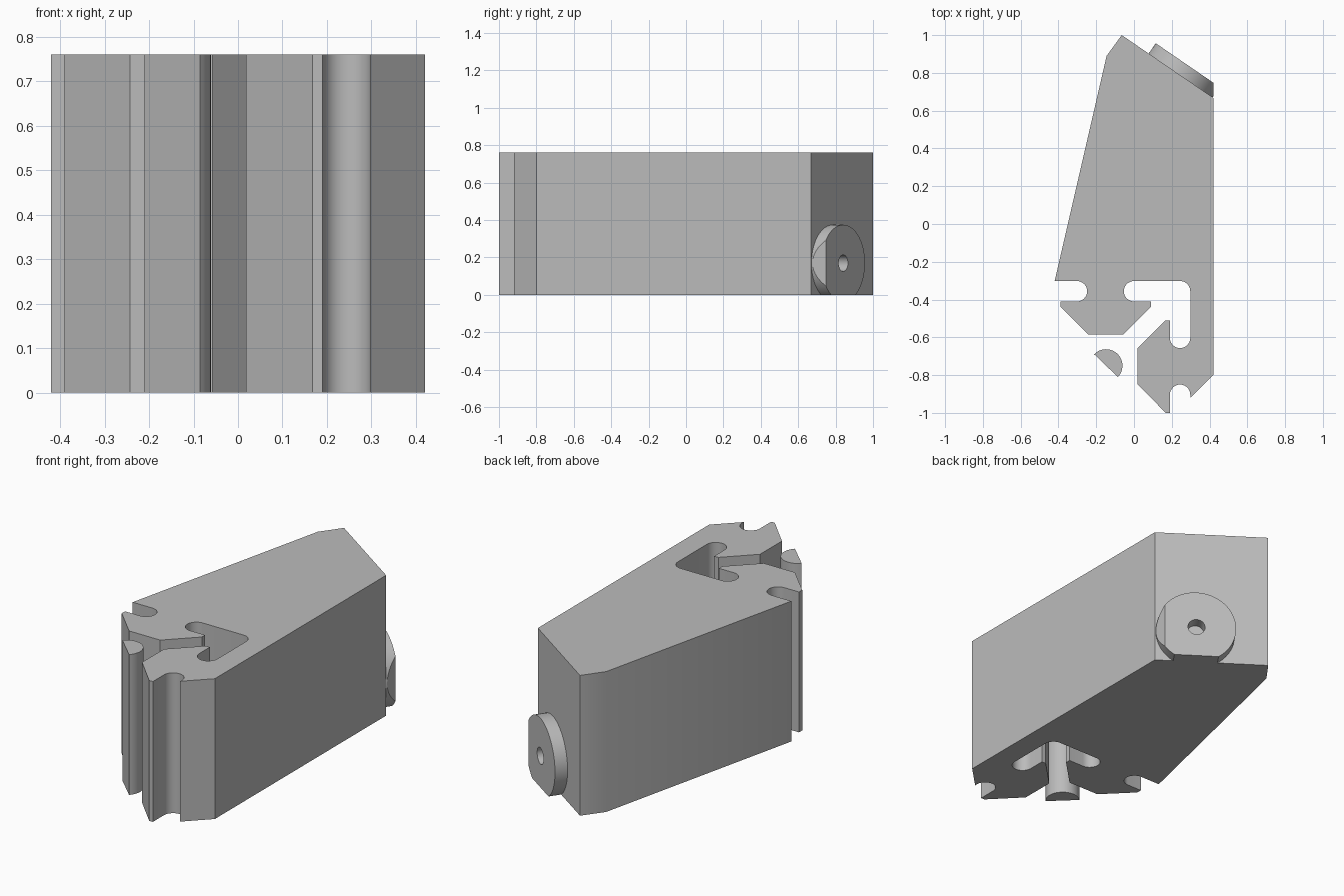
import bpy, bmesh, math
from mathutils import Matrix, Vector

if "Cube" in bpy.data.objects:
    bpy.data.objects.remove(bpy.data.objects["Cube"], do_unlink=True)

HEIGHT = 0.76
RIGHT = 0.42     # x of the long flat side
R = 0.054        # slot end radius

grey = bpy.data.materials.new("plain grey")
grey.use_nodes = True
grey.diffuse_color = (0.5, 0.5, 0.5, 1)
grey.node_tree.nodes["Principled BSDF"].inputs["Base Color"].default_value = (0.5, 0.5, 0.5, 1)


def arc(cx, cy, r, start, end, n=16):
    """Points on an arc, angles in degrees."""
    angles = [math.radians(start + (end - start) * i / n) for i in range(n + 1)]
    return [(cx + r * math.cos(a), cy + r * math.sin(a)) for a in angles]


def finish(bm, name):
    bmesh.ops.recalc_face_normals(bm, faces=bm.faces[:])
    mesh = bpy.data.meshes.new(name)
    bm.to_mesh(mesh)
    bm.free()
    mesh.materials.append(grey)
    obj = bpy.data.objects.new(name, mesh)
    bpy.context.collection.objects.link(obj)
    bpy.ops.object.select_all(action="DESELECT")
    obj.select_set(True)
    bpy.context.view_layer.objects.active = obj
    bpy.ops.object.shade_smooth_by_angle(angle=math.radians(30))
    return obj


def extrude_outline(name, outline):
    bm = bmesh.new()
    base = bm.faces.new([bm.verts.new((x, y, 0)) for x, y in outline])
    top = bmesh.ops.extrude_face_region(bm, geom=[base], use_keep_orig=True)["geom"]
    verts = [v for v in top if isinstance(v, bmesh.types.BMVert)]
    bmesh.ops.translate(bm, verts=verts, vec=(0, 0, HEIGHT))
    return finish(bm, name)


# Main block: tapered back, two hooked jaws with rounded slots at the front
outline = [(-0.065, 1.0), (-0.145, 0.89), (-0.42, -0.302)]
outline += arc(-0.302, -0.356, R, 90, -90)                   # left slot
outline += [(-0.39, -0.41), (-0.39, -0.438), (-0.243, -0.585),
            (-0.057, -0.585), (0.09, -0.438), (0.09, -0.41)]  # rear jaw
outline += arc(0.0, -0.356, R, 270, 90)                      # inner slot
outline += arc(0.244, -0.356, R, 90, 0, 8)                   # channel corner
outline += arc(0.244, -0.603, R, 0, -180)                    # channel end
outline += [(0.19, -0.512), (0.165, -0.512), (0.018, -0.659),
            (0.018, -0.847), (0.168, -1.0), (0.19, -1.0)]     # front jaw
outline += arc(0.244, -0.904, R, 180, 0)                     # front slot
outline += [(0.298, -0.92), (RIGHT, -0.798), (RIGHT, 0.668)]
extrude_outline("main_block", outline)

# Loose half-round rod in front of the jaws
extrude_outline("half_round_rod", arc(-0.148, -0.75, 0.087, 136, -44, 24))

# Pierced disc on the slanted back face, trimmed flush with the side and the base
slant = Vector((RIGHT + 0.065, 0.668 - 1.0, 0)).normalized()
normal = Vector((-slant.y, slant.x, 0))
bm = bmesh.new()
corners = [(0.044, 0), (0.205, 0), (0.205, 0.066), (0.044, 0.066)]
ring = [bm.verts.new((r, 0, h)) for r, h in corners]
edges = [bm.edges.new((ring[i], ring[(i + 1) % 4])) for i in range(4)]
bmesh.ops.spin(bm, geom=ring + edges, cent=(0, 0, 0), axis=(0, 0, 1),
               angle=math.tau, steps=64, use_merge=True)
bmesh.ops.remove_doubles(bm, verts=bm.verts[:], dist=0.0001)
centre = Vector((-0.065, 1.0, 0.17)) + slant * 0.378
turn = Matrix((slant, Vector((0, 0, -1)), normal)).transposed().to_4x4()
bm.transform(Matrix.Translation(centre) @ turn)
for point, direction in [((0, 0, 0), (0, 0, -1)), ((RIGHT, 0, 0), (1, 0, 0))]:
    cut = bmesh.ops.bisect_plane(bm, geom=bm.verts[:] + bm.edges[:] + bm.faces[:],
                                 plane_co=point, plane_no=direction, clear_outer=True)
    rim = [e for e in cut["geom_cut"] if isinstance(e, bmesh.types.BMEdge)]
    bmesh.ops.holes_fill(bm, edges=rim)
finish(bm, "pierced_disc")
